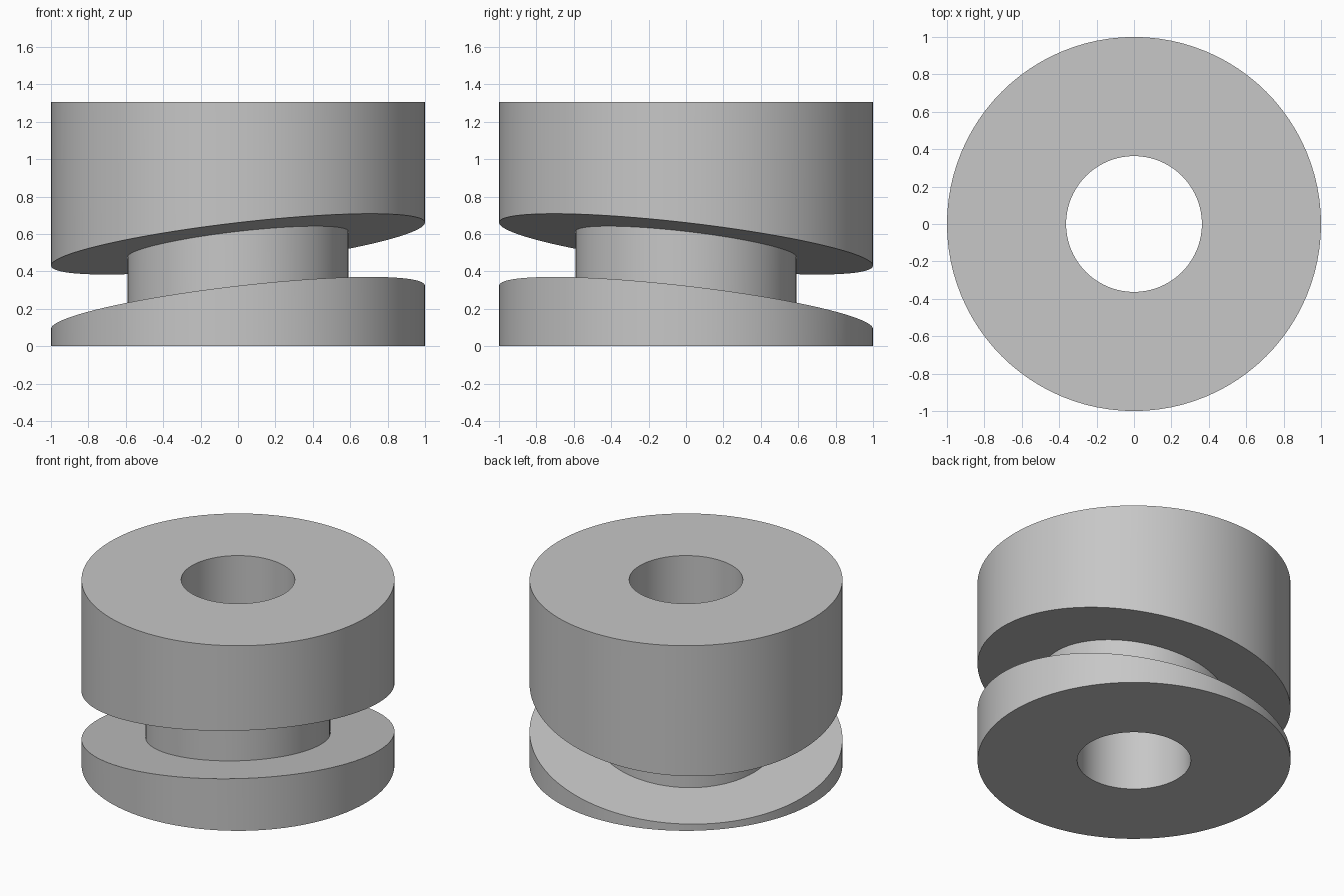
import bpy
import bmesh
import math

cube = bpy.data.objects.get("Cube")
if cube:
    bpy.data.objects.remove(cube, do_unlink=True)

SEGMENTS = 96
OUTER, POST, BORE = 1.0, 0.59, 0.363
HEIGHT = 1.305
GROOVE_LOW, GROOVE_HIGH = 0.208, 0.546   # groove heights on the axis
TILT = 0.115                             # groove rise per unit of +x and of -y

# Closed cross-section: radius, height on the axis, tilt
profile = [
    (BORE, 0, 0),
    (OUTER, 0, 0),
    (OUTER, GROOVE_LOW, TILT),
    (POST, GROOVE_LOW, TILT),
    (POST, GROOVE_HIGH, TILT),
    (OUTER, GROOVE_HIGH, TILT),
    (OUTER, HEIGHT, 0),
    (BORE, HEIGHT, 0),
]


def ring(bm, radius, height, tilt):
    """Circle of vertices lying on a level or tilted plane."""
    verts = []
    for i in range(SEGMENTS):
        angle = math.tau * i / SEGMENTS
        x, y = radius * math.cos(angle), radius * math.sin(angle)
        verts.append(bm.verts.new((x, y, height + tilt * (x - y))))
    return verts


# Grey material
grey = bpy.data.materials.new("plain_grey")
grey.use_nodes = True
colour = (0.57, 0.57, 0.57, 1)
grey.diffuse_color = colour
grey.node_tree.nodes["Principled BSDF"].inputs["Base Color"].default_value = colour

# Bored bushing with a slanted groove
bm = bmesh.new()
rings = [ring(bm, *point) for point in profile]
for lower, upper in zip(rings, rings[1:] + rings[:1]):
    for i in range(SEGMENTS):
        j = (i + 1) % SEGMENTS
        bm.faces.new((lower[i], lower[j], upper[j], upper[i]))
bmesh.ops.recalc_face_normals(bm, faces=bm.faces)
mesh = bpy.data.meshes.new("slanted_groove_bushing")
bm.to_mesh(mesh)
bm.free()
mesh.materials.append(grey)

bushing = bpy.data.objects.new("slanted_groove_bushing", mesh)
bpy.context.collection.objects.link(bushing)
bpy.ops.object.select_all(action='DESELECT')
bushing.select_set(True)
bpy.context.view_layer.objects.active = bushing
bpy.ops.object.shade_smooth_by_angle(angle=math.radians(30))
